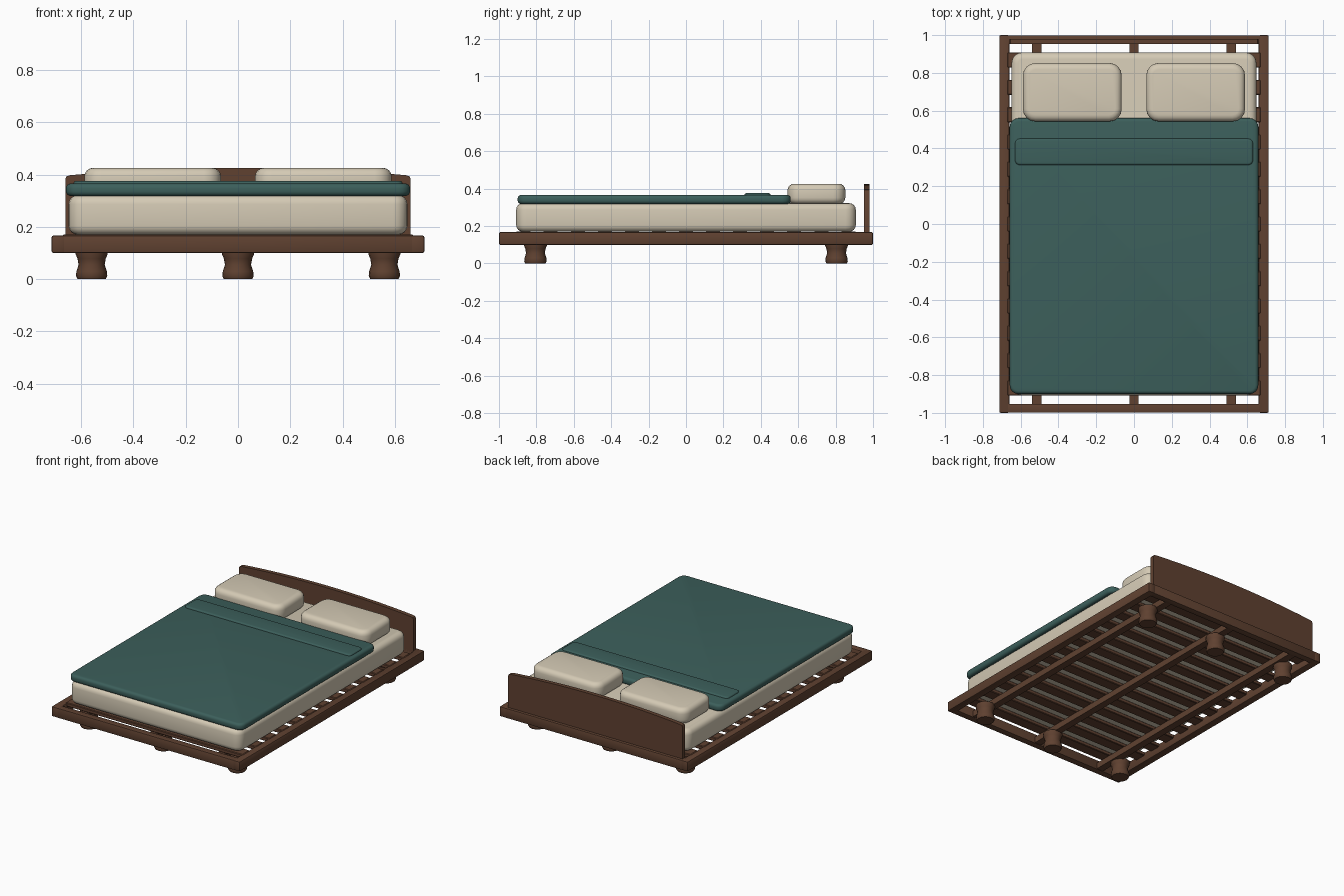
import bpy, bmesh, math

if "Cube" in bpy.data.objects:
    bpy.data.objects.remove(bpy.data.objects["Cube"])


def material(name, rgb):
    m = bpy.data.materials.new(name)
    m.diffuse_color = (*rgb, 1)
    m.use_nodes = True
    m.node_tree.nodes["Principled BSDF"].inputs["Base Color"].default_value = m.diffuse_color
    return m


WOOD = material("dark_wood", (0.115, 0.053, 0.03))
CREAM = material("cream_fabric", (0.66, 0.59, 0.46))
TEAL = material("teal_fabric", (0.045, 0.115, 0.105))


def finish(bm, name, mat, smooth=True):
    bmesh.ops.recalc_face_normals(bm, faces=bm.faces)
    me = bpy.data.meshes.new(name)
    bm.to_mesh(me)
    bm.free()
    me.materials.append(mat)
    ob = bpy.data.objects.new(name, me)
    bpy.context.collection.objects.link(ob)
    if smooth:
        bpy.ops.object.select_all(action='DESELECT')
        ob.select_set(True)
        bpy.context.view_layer.objects.active = ob
        bpy.ops.object.shade_smooth_by_angle(angle=math.radians(35))
    return ob


def box(name, x, y, z, mat, corner=0, edge=0, seg=4):
    """Box from (min, max) ranges; corner rounds the plan, edge the rims."""
    bm = bmesh.new()
    bmesh.ops.create_cube(bm, size=1)
    for v in bm.verts:
        v.co = [r[0] + (c + 0.5) * (r[1] - r[0]) for c, r in zip(v.co, (x, y, z))]
    if corner:
        up = [e for e in bm.edges if abs(e.verts[0].co.z - e.verts[1].co.z) > 1e-5]
        bmesh.ops.bevel(bm, geom=up, offset=corner, segments=seg, profile=0.5, affect='EDGES')
    if edge:
        bm.normal_update()
        rim = [e for e in bm.edges
               if any(abs(f.normal.z) > 0.9 for f in e.link_faces)]
        bmesh.ops.bevel(bm, geom=rim, offset=edge, segments=seg, profile=0.5, affect='EDGES')
    return finish(bm, name, mat)


# Outer frame rails
for s, side in ((-1, "left"), (1, "right")):
    box(side + "_rail", sorted((s * 0.66, s * 0.713)), (-1, 1), (0.10, 0.167),
        WOOD, 0.008, 0.007, 2)
for s, end in ((-1, "foot"), (1, "head")):
    box(end + "_rail", (-0.67, 0.67), sorted((s * 0.952, s * 0.999)), (0.10, 0.167),
        WOOD, 0.005, 0.005, 2)

# Lengthwise support beams
for i, x in enumerate((-0.515, 0, 0.515)):
    box(f"support_beam_{i}", (x - 0.025, x + 0.025), (-0.96, 0.96), (0.103, 0.145), WOOD)

# Cross slats
for i in range(13):
    y = -0.868 + i * 1.736 / 12
    box(f"slat_{i}", (-0.67, 0.67), (y - 0.04, y + 0.04), (0.145, 0.171), WOOD, 0.004, 0.004, 1)

# Turned legs
profile = [(0.054, 0), (0.06, 0.012), (0.058, 0.03), (0.05, 0.055),
           (0.054, 0.078), (0.061, 0.095), (0.061, 0.11)]
N = 16
for iy, y in enumerate((-0.805, 0.805)):
    for ix, x in enumerate((-0.56, 0, 0.56)):
        bm = bmesh.new()
        rings = [[bm.verts.new((x + r * math.cos(2 * math.pi * k / N),
                                y + r * math.sin(2 * math.pi * k / N), z))
                  for k in range(N)] for r, z in profile]
        for a, b in zip(rings, rings[1:]):
            for k in range(N):
                bm.faces.new((a[k], a[(k + 1) % N], b[(k + 1) % N], b[k]))
        bm.faces.new(rings[0])
        bm.faces.new(rings[-1])
        finish(bm, f"{('front', 'back')[iy]}_leg_{ix}", WOOD)

# Arched headboard
bm = bmesh.new()
outline = [(-0.66, 0.15), (0.66, 0.15), (0.66, 0.385), (0.655, 0.394)]
outline += [(x, 0.425 - 0.027 * (x / 0.64) ** 2)
            for x in (0.64 - 1.28 * i / 16 for i in range(17))]
outline += [(-0.655, 0.394), (-0.66, 0.385)]
face = bm.faces.new([bm.verts.new((x, 0.952, z)) for x, z in outline])
ext = bmesh.ops.extrude_face_region(bm, geom=[face])
for g in ext["geom"]:
    if isinstance(g, bmesh.types.BMVert):
        g.co.y = 0.98
finish(bm, "headboard", WOOD)

# Mattress, blanket and turned-down fold
box("mattress", (-0.648, 0.648), (-0.908, 0.908), (0.17, 0.322), CREAM, 0.055, 0.035)
box("blanket", (-0.658, 0.658), (-0.9, 0.56), (0.318, 0.366), TEAL, 0.045, 0.018)
box("blanket_fold", (-0.63, 0.63), (0.312, 0.452), (0.345, 0.376), TEAL, 0.025, 0.011)

# Pillows
for s, side in ((-1, "left"), (1, "right")):
    box(side + "_pillow", sorted((s * 0.065, s * 0.588)), (0.543, 0.852), (0.318, 0.426),
        CREAM, 0.065, 0.034)
